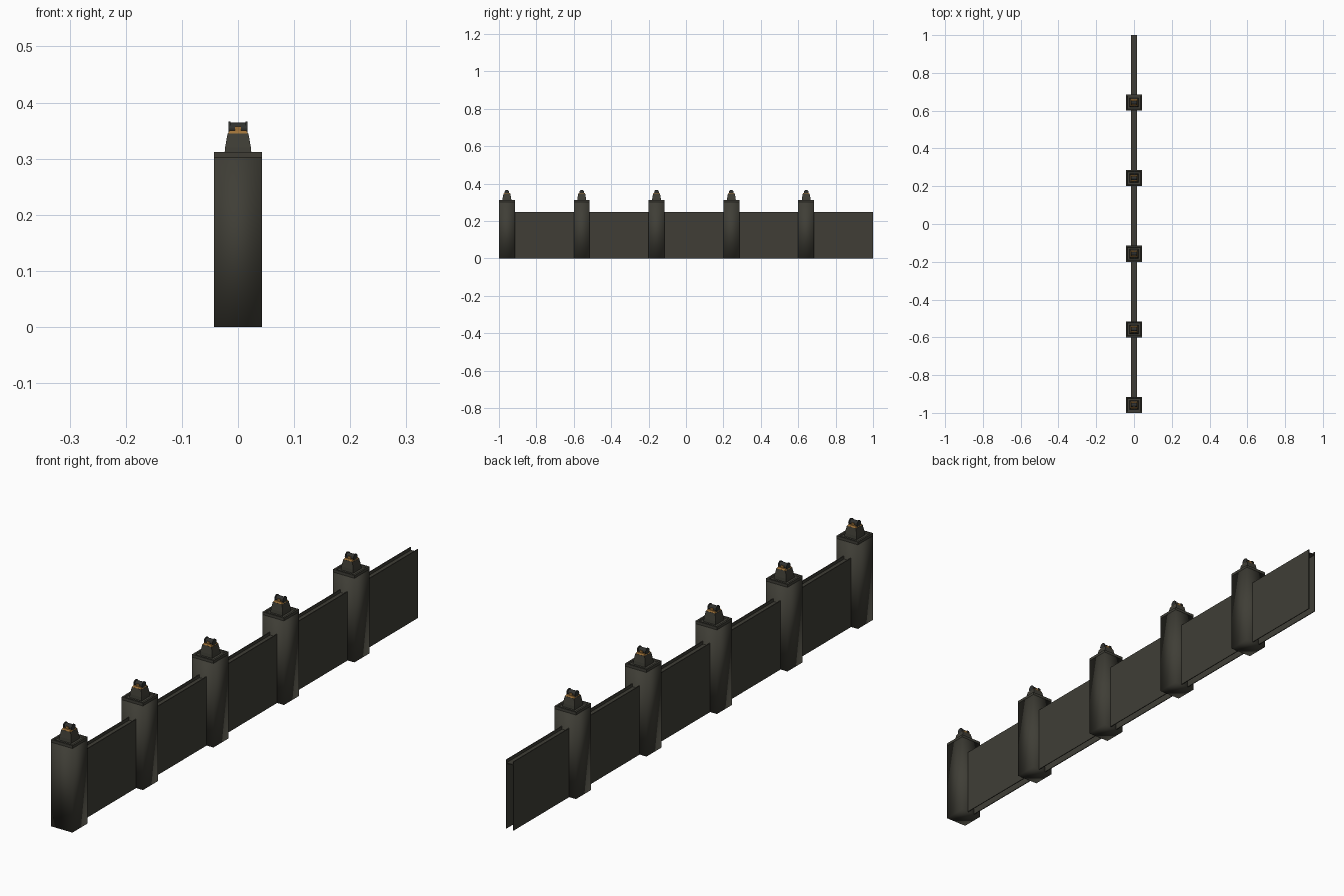
import bpy, bmesh, math
from mathutils import Matrix, Vector

cube = bpy.data.objects.get("Cube")
if cube:
    bpy.data.objects.remove(cube, do_unlink=True)


def material(name, rgb):
    m = bpy.data.materials.new(name)
    m.use_nodes = True
    m.diffuse_color = (*rgb, 1)
    bsdf = m.node_tree.nodes["Principled BSDF"]
    bsdf.inputs["Base Color"].default_value = (*rgb, 1)
    bsdf.inputs["Roughness"].default_value = 0.8
    return m


STONE = material("dark_olive_stone", (0.05, 0.048, 0.037))
IRON = material("dark_iron", (0.03, 0.031, 0.028))
AMBER = material("amber_brass", (0.35, 0.17, 0.04))


def finish(bm, name, mat):
    bmesh.ops.recalc_face_normals(bm, faces=bm.faces)
    mesh = bpy.data.meshes.new(name)
    bm.to_mesh(mesh)
    bm.free()
    mesh.materials.append(mat)
    obj = bpy.data.objects.new(name, mesh)
    bpy.context.collection.objects.link(obj)
    return obj


def box(name, mat, size, center):
    bm = bmesh.new()
    bmesh.ops.create_cube(bm, size=1)
    bmesh.ops.scale(bm, vec=size, verts=bm.verts)
    bmesh.ops.translate(bm, vec=center, verts=bm.verts)
    return finish(bm, name, mat)


def square_loft(name, mat, y, rings):
    """Stack of square rings given as (half width, height), capped at both ends."""
    bm = bmesh.new()
    loops = []
    for h, z in rings:
        corners = ((-h, -h), (h, -h), (h, h), (-h, h))
        loops.append([bm.verts.new((a, y + b, z)) for a, b in corners])
    for low, high in zip(loops, loops[1:]):
        for i in range(4):
            j = (i + 1) % 4
            bm.faces.new((low[i], low[j], high[j], high[i]))
    bm.faces.new(loops[0][::-1])
    bm.faces.new(loops[-1])
    return finish(bm, name, mat)


def drum(name, mat, radius, length, center):
    """Cylinder lying along x."""
    bm = bmesh.new()
    bmesh.ops.create_cone(bm, cap_ends=True, segments=12, radius1=radius,
                          radius2=radius, depth=length)
    turn = Matrix.Rotation(math.radians(90), 4, "Y")
    bmesh.ops.transform(bm, matrix=Matrix.Translation(Vector(center)) @ turn, verts=bm.verts)
    return finish(bm, name, mat)


POST_HALF = 0.0425
FIRST, SPACING, COUNT = -0.9575, 0.4, 5
SHEET, WALL_HALF, WALL_TOP = 0.003, 0.0155, 0.247

for n in range(COUNT):
    y = FIRST + n * SPACING
    tag = f"_{n + 1}"

    # Post shaft, with soft shading, and its cap with a sunken top
    shaft = square_loft("post_shaft" + tag, STONE, y, [(POST_HALF, 0), (POST_HALF, 0.302)])
    shaft.data.shade_smooth()
    square_loft("post_cap" + tag, STONE, y,
                [(POST_HALF, 0.302), (POST_HALF, 0.312), (0.036, 0.312), (0.034, 0.308)])

    # Tapered lamp plinth and brass collar
    square_loft("lamp_plinth" + tag, STONE, y,
                [(0.024, 0.308), (0.023, 0.32), (0.0185, 0.345)])
    square_loft("lamp_collar" + tag, AMBER, y, [(0.018, 0.345), (0.015, 0.35)])

    # Lamp: barrel across the wall, end rims and brass cradle
    drum("lamp_barrel" + tag, IRON, 0.01, 0.026, (0, y, 0.354))
    box("lamp_cradle" + tag, AMBER, (0.01, 0.024, 0.008), (0, y, 0.353))
    for side, word in ((-1, "right"), (1, "left")):
        drum(f"lamp_rim_{word}{tag}", IRON, 0.0125, 0.004, (side * 0.015, y, 0.354))

    # Wall bay: two thin sheets with a sunken strip between their tops
    start = y + POST_HALF
    end = 1 if n == COUNT - 1 else y + SPACING - POST_HALF
    length, middle = end - start, (start + end) / 2
    for side, word in ((-1, "right"), (1, "left")):
        box(f"wall_sheet_{word}{tag}", STONE, (SHEET, length, WALL_TOP),
            (side * (WALL_HALF - SHEET / 2), middle, WALL_TOP / 2))
    box("wall_top_strip" + tag, STONE, (2 * (WALL_HALF - SHEET), length, SHEET),
        (0, middle, WALL_TOP - 0.012))
